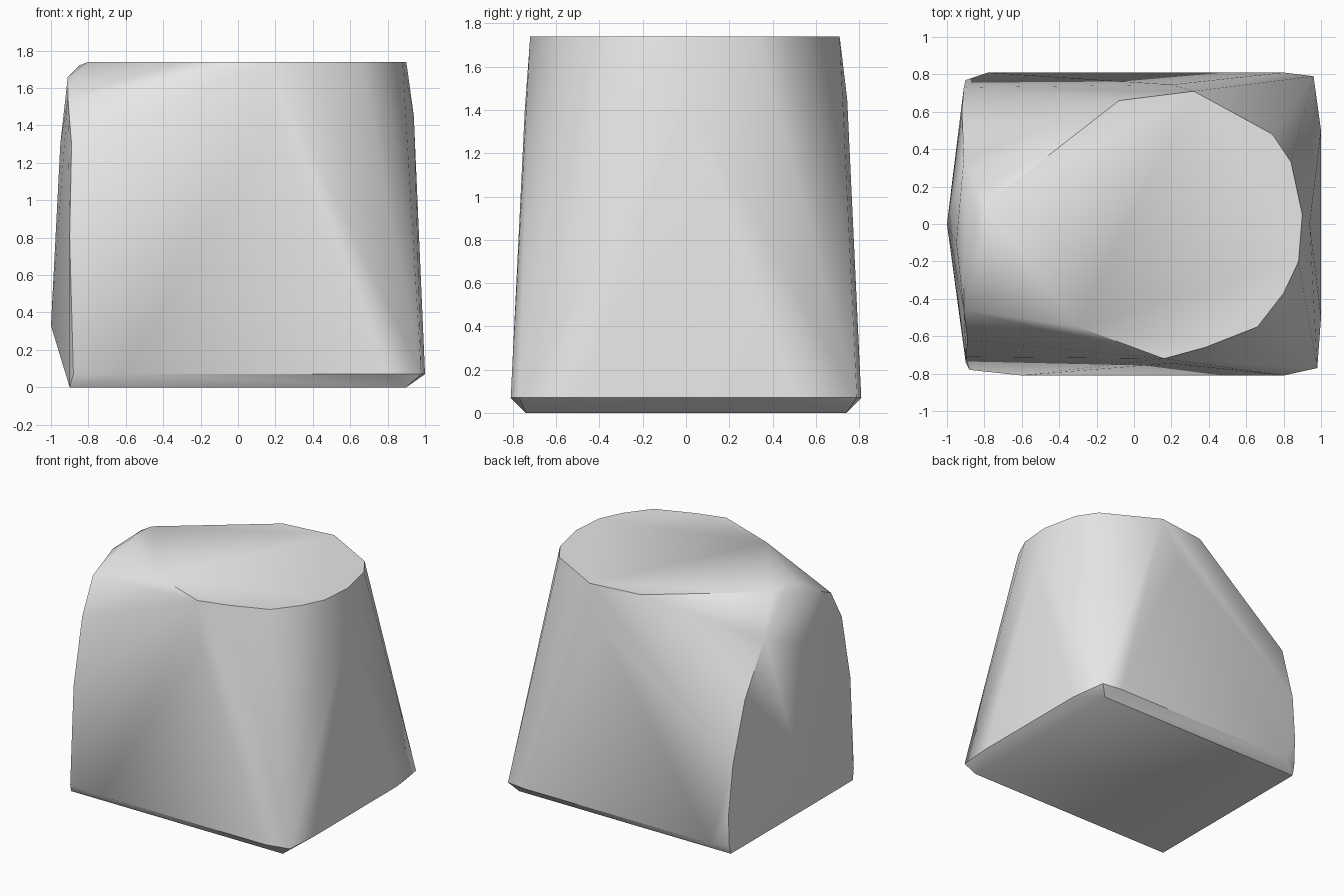
import bpy
import bmesh
import math

default_cube = bpy.data.objects.get("Cube")
if default_cube is not None:
    bpy.data.objects.remove(default_cube, do_unlink=True)


def flat_material(name, colour):
    material = bpy.data.materials.new(name)
    material.use_nodes = True
    material.diffuse_color = colour
    shader = material.node_tree.nodes.get("Principled BSDF")
    shader.inputs["Base Color"].default_value = colour
    return material


def at_height(outline, height):
    return [(x, y, height) for x, y in outline]


def rectangle(half_width, half_depth):
    return [(sx * half_width, sy * half_depth) for sx in (-1, 1) for sy in (-1, 1)]


def hull_object(name, points, material):
    """Wrap a tight convex skin round the guide points."""
    mesh = bpy.data.meshes.new(name)
    bm = bmesh.new()
    for point in points:
        bm.verts.new(point)
    result = bmesh.ops.convex_hull(bm, input=bm.verts[:])
    spare = set(result["geom_interior"] + result["geom_unused"])
    loose = [item for item in spare if isinstance(item, bmesh.types.BMVert)]
    bmesh.ops.delete(bm, geom=loose, context="VERTS")
    # Merge the coplanar triangles of the flat top and underside
    bmesh.ops.dissolve_limit(bm, angle_limit=math.radians(0.6),
                             verts=bm.verts[:], edges=bm.edges[:])
    bmesh.ops.recalc_face_normals(bm, faces=bm.faces[:])
    bm.to_mesh(mesh)
    bm.free()
    mesh.materials.append(material)
    obj = bpy.data.objects.new(name, mesh)
    bpy.context.collection.objects.link(obj)
    return obj


# Flat top: round on the left end, narrowing towards the right end
top = at_height([(0.32, 0.71), (-0.08, 0.66), (-0.8, 0.1), (-0.8, -0.15),
                 (-0.3, -0.55), (0.16, -0.72), (0.38, -0.66), (0.66, -0.55),
                 (0.8, -0.37), (0.88, -0.2), (0.9, 0.05), (0.84, 0.33),
                 (0.74, 0.48)], 1.74)

# Arched edge of the right end, from the back corner over to the front
arch = [(-0.9, 0.77, 0.3), (-0.91, 0.73, 0.68), (-0.92, 0.6, 1.13),
        (-0.91, 0.35, 1.5), (-0.85, 0.04, 1.72), (-0.91, -0.22, 1.66),
        (-0.91, -0.46, 1.55), (-0.89, -0.62, 1.3), (-0.9, -0.71, 0.8)]

# Slight bulges in the middle of each wall
bulges = [(-1, 0, 0.33), (-0.95, -0.1, 1.3), (0.94, 0, 1.45),
          (0.2, 0.745, 1.45), (0.2, -0.745, 1.4)]

# Square foot with a narrow chamfer under its rim
rim = at_height([(0.98, -0.77), (0.8, -0.81), (-0.6, -0.81), (-0.88, -0.78),
                 (-0.9, 0.76), (-0.78, 0.81), (0.8, 0.81), (0.96, 0.79),
                 (1, 0.5), (1, -0.5)], 0.07)
underside = at_height(rectangle(0.9, 0.74), 0)

stone = flat_material("light grey stone", (0.8, 0.8, 0.8, 1))
block = hull_object("stone_block", top + arch + bulges + rim + underside, stone)

# Soft walls with crisp edges round the top, foot and arched end
bpy.ops.object.select_all(action="DESELECT")
block.select_set(True)
bpy.context.view_layer.objects.active = block
bpy.ops.object.shade_smooth_by_angle(angle=math.radians(38))
